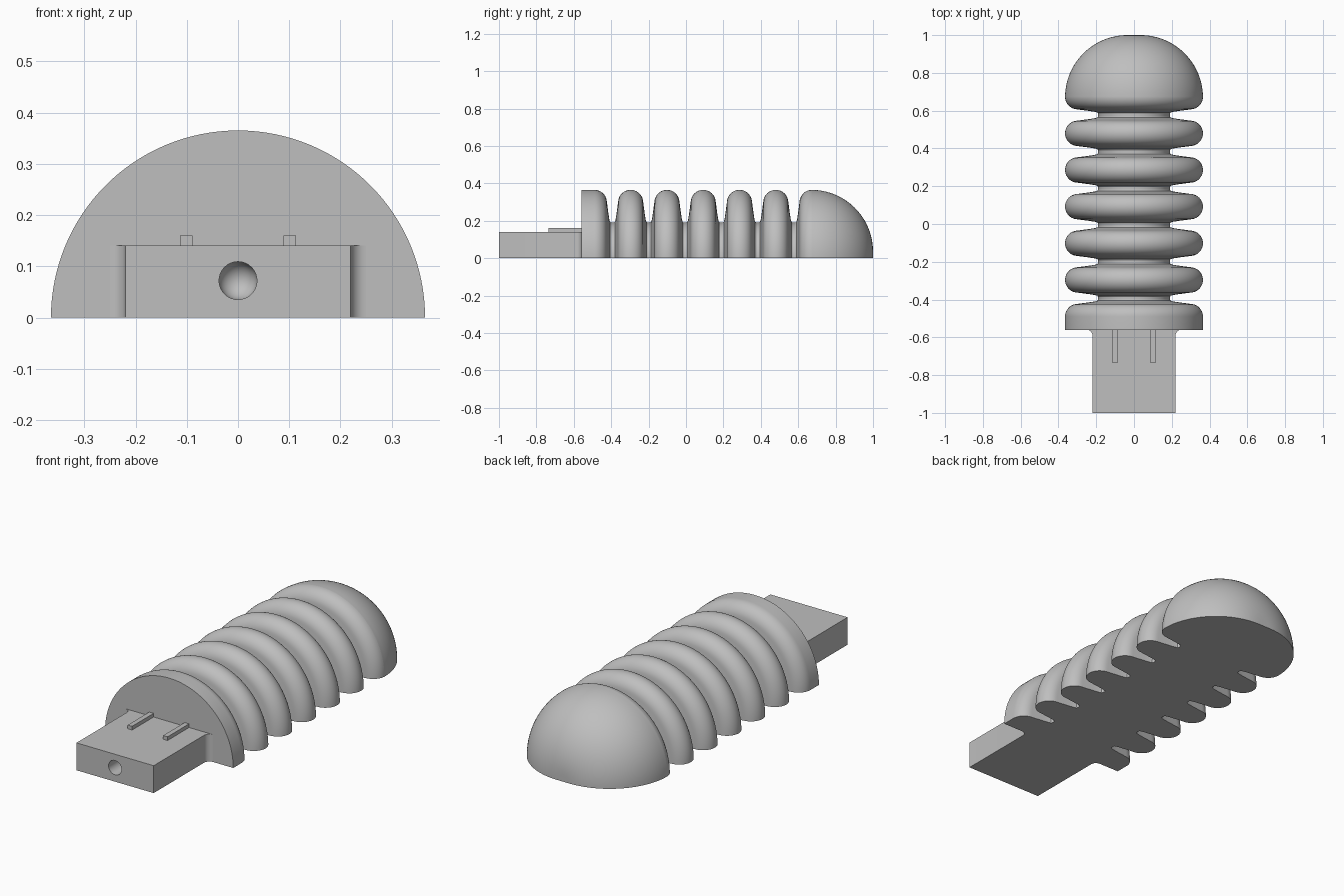
import bpy, bmesh
from math import pi, sin, cos
from mathutils import Matrix, Vector

if "Cube" in bpy.data.objects:
    bpy.data.objects.remove(bpy.data.objects["Cube"])

grey = bpy.data.materials.new("plain grey")
grey.diffuse_color = (0.52, 0.52, 0.52, 1)
grey.use_nodes = True
grey.node_tree.nodes["Principled BSDF"].inputs["Base Color"].default_value = grey.diffuse_color


def finish(name, bm, smooth=True):
    bmesh.ops.recalc_face_normals(bm, faces=bm.faces[:])
    me = bpy.data.meshes.new(name)
    bm.to_mesh(me)
    bm.free()
    me.materials.append(grey)
    ob = bpy.data.objects.new(name, me)
    bpy.context.collection.objects.link(ob)
    if smooth:
        bpy.ops.object.select_all(action='DESELECT')
        bpy.context.view_layer.objects.active = ob
        ob.select_set(True)
        bpy.ops.object.shade_smooth_by_angle(angle=pi / 6)
    return ob


def prism(bm, outline, z0, z1):
    face = bm.faces.new([bm.verts.new((x, y, z0)) for x, y in outline])
    ext = bmesh.ops.extrude_face_region(bm, geom=[face])["geom"]
    verts = [v for v in ext if isinstance(v, bmesh.types.BMVert)]
    bmesh.ops.translate(bm, verts=verts, vec=(0, 0, z1 - z0))


def arc(cx, cy, r, a0, a1, n):
    return [(cx + r * cos(a0 + (a1 - a0) * i / n),
             cy + r * sin(a0 + (a1 - a0) * i / n)) for i in range(n + 1)]


# Ribbed body: profile of (y, radius), turned half way round the y axis
R, BEAD, PITCH, FRONT = 0.365, 0.067, 0.194, -0.56
profile = [(FRONT, 0), (FRONT, R)]
for k in range(6):
    g = -0.393 + PITCH * k                      # groove centre
    left = arc(g - 0.097, R - BEAD, BEAD, pi / 2, 0.06, 10)
    left += [(g - 0.022, 0.24), (g - 0.017, 0.208), (g - 0.013, 0.194), (g - 0.007, 0.19)]
    profile += left + [(2 * g - y, r) for y, r in reversed(left)]
profile += arc(0.67, 0.035, 0.33, pi / 2, 0, 24) + [(1.0, 0)]

bm = bmesh.new()
rim = [bm.verts.new((r, y, 0)) for y, r in profile]
edges = [bm.edges.new(p) for p in zip(rim, rim[1:])]
bmesh.ops.spin(bm, geom=rim + edges, cent=(0, 0, 0), axis=(0, -1, 0),
               angle=pi, steps=64)
bmesh.ops.remove_doubles(bm, verts=bm.verts[:], dist=1e-5)
# Flat underside, in strips across from one side to the other
bm.verts.ensure_lookup_table()
flat = [v for v in bm.verts if abs(v.co.z) < 1e-5]


def nearest(x, y):
    return min(flat, key=lambda v: (v.co - Vector((x, y, 0))).length)


loop = [nearest(r, y) for y, r in profile]
loop += [nearest(-r, y) for y, r in reversed(profile[1:-1])]
outline = [v for i, v in enumerate(loop) if v != loop[i - 1]]
bm.faces.new(outline)
finish("ribbed_body", bm)

# Connector block with rounded inside corners against the body
F = 0.03
side = [(0.22, -1.0)] + arc(0.22 + F, FRONT - F, F, pi, pi / 2, 8)
bm = bmesh.new()
prism(bm, side + [(-x, y) for x, y in reversed(side)], 0, 0.141)
block = finish("connector_block", bm, smooth=False)

# Round-ended hole in the block front
bm = bmesh.new()
hole = [(-1.1, 0), (-1.1, 0.037)] + arc(-0.7, 0, 0.037, pi / 2, 0, 8)
ring = [bm.verts.new((r, y, 0)) for y, r in hole]
bmesh.ops.spin(bm, geom=ring + [bm.edges.new(p) for p in zip(ring, ring[1:])],
               cent=(0, 0, 0), axis=(0, 1, 0), angle=2 * pi, steps=32)
bmesh.ops.remove_doubles(bm, verts=bm.verts[:], dist=1e-5)
bmesh.ops.translate(bm, verts=bm.verts[:], vec=(0, 0, 0.072))
cutter = finish("hole_cutter", bm, smooth=False)
cutter.hide_render = True
cutter.hide_set(True)
mod = block.modifiers.new("hole", 'BOOLEAN')
mod.operation, mod.solver, mod.object = 'DIFFERENCE', 'EXACT', cutter
bpy.ops.object.select_all(action='DESELECT')
bpy.context.view_layer.objects.active = block
block.select_set(True)
bpy.ops.object.modifier_apply(modifier="hole")
bpy.data.objects.remove(cutter)
bpy.ops.object.shade_smooth_by_angle(angle=pi / 6)

# Two small guide ribs on top of the block
for name, x in (("left_guide_rib", -0.101), ("right_guide_rib", 0.101)):
    bm = bmesh.new()
    w = 0.0125
    prism(bm, [(x - w, -0.735), (x + w, -0.735), (x + w, FRONT), (x - w, FRONT)],
          0.141, 0.16)
    finish(name, bm, smooth=False)
